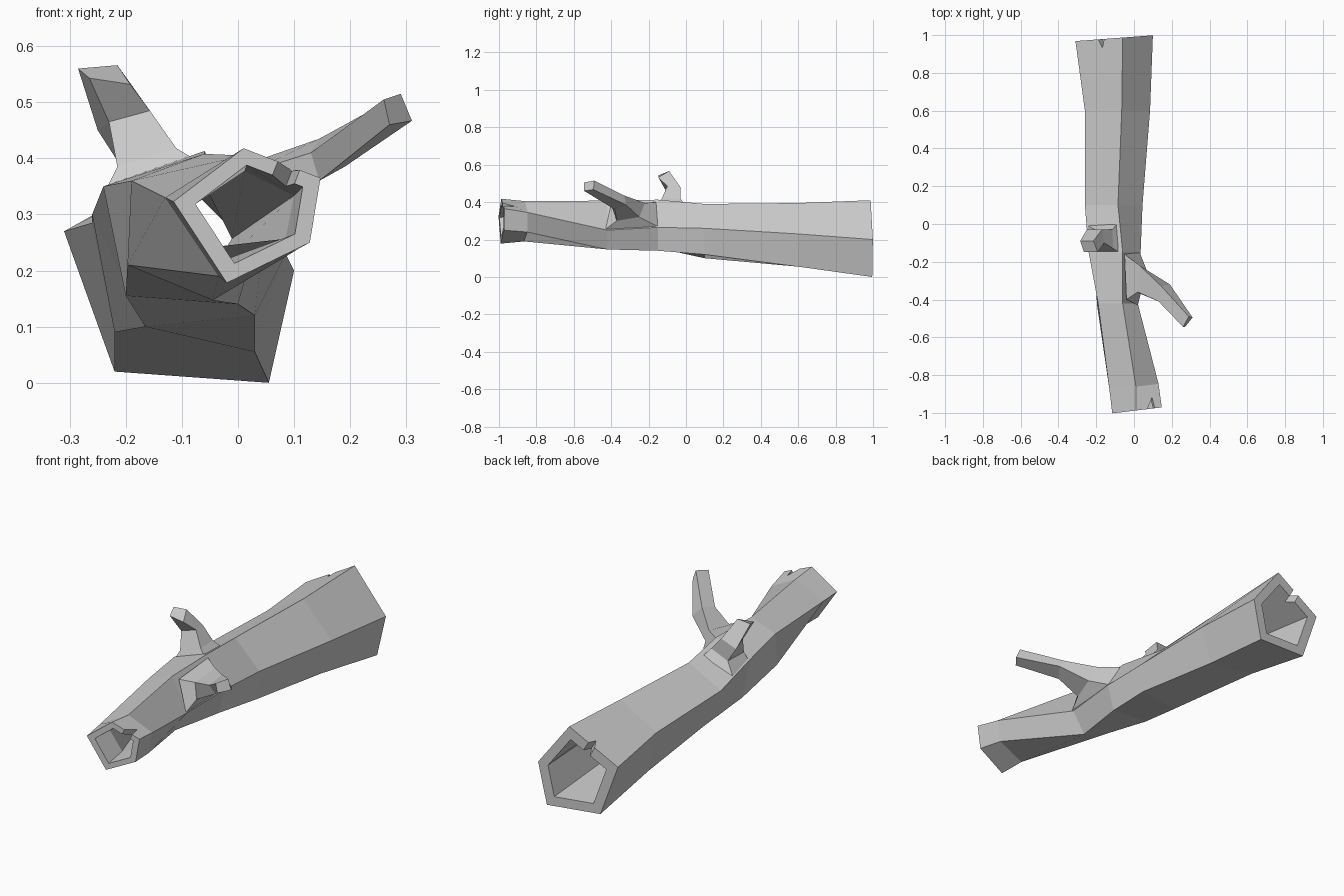
import bpy, bmesh
from mathutils import Vector

if "Cube" in bpy.data.objects:
    bpy.data.objects.remove(bpy.data.objects["Cube"])


def make_object(name, bm):
    bmesh.ops.recalc_face_normals(bm, faces=bm.faces)
    mesh = bpy.data.meshes.new(name)
    bm.to_mesh(mesh)
    bm.free()
    obj = bpy.data.objects.new(name, mesh)
    bpy.context.collection.objects.link(obj)
    return obj


def loft(name, rings, closed=False):
    """Skin rings of points; closed joins last ring to first, else cap the ends."""
    bm = bmesh.new()
    loops = [[bm.verts.new(p) for p in ring] for ring in rings]
    pairs = list(zip(loops, loops[1:]))
    if closed:
        pairs.append((loops[-1], loops[0]))
    else:
        bm.faces.new(loops[0])
        bm.faces.new(loops[-1])
    for a, b in pairs:
        for i in range(len(a)):
            j = (i + 1) % len(a)
            bm.faces.new((a[i], a[j], b[j], b[i]))
    return make_object(name, bm)


# Log cross-sections: y, tilt, then x/z of top, right, lower right, lower left, left
sections = [
    (0.985, 0.075, [(-.06, .41), (.10, .20), (.055, 0), (-.22, .02), (-.31, .27)]),
    (0.60, 0, [(-.065, .395), (.085, .23), (.03, .055), (-.22, .09), (-.26, .285)]),
    (0.10, 0, [(-.085, .39), (.045, .26), (.03, .12), (-.165, .10), (-.26, .30)]),
    (-0.15, 0, [(-.06, .413), (.035, .265), (0, .14), (-.20, .155), (-.24, .35)]),
    (-0.42, 0, [(-.06, .408), (.02, .25), (-.045, .147), (-.197, .21), (-.19, .36)]),
    (-0.86, .12, [(.01, .405), (.13, .345), (.11, .24), (-.035, .19), (-.13, .33)]),
    (-0.985, .12, [(.01, .418), (.147, .365), (.128, .25), (-.02, .178), (-.115, .323)]),
]


def log_ring(section, scale):
    y, tilt, pts = section
    cx = sum(p[0] for p in pts) / 5
    cz = sum(p[1] for p in pts) / 5
    return [(cx + (x - cx) * scale, y + tilt * (x - cx) * scale, cz + (z - cz) * scale)
            for x, z in pts]


# Hollow log: outer skin forward, bore back
outer = [log_ring(s, 1.0) for s in sections]
bore = [log_ring(s, 0.73) for s in reversed(sections)]
log = loft("hollow_log", outer + bore, closed=True)


# Splintered notches in the rims
def notch(name, a, b, along, inward, width, depth):
    a, b = Vector(a), Vector(b)
    tangent = (b - a).normalized()
    axis = Vector((0, inward, 0))
    normal = tangent.cross(axis).normalized()
    mid = a.lerp(b, along)
    tri = [mid - tangent * width - axis * .04, mid + tangent * width - axis * .04,
           mid + axis * depth + tangent * width * .4]
    cutter = loft(name, [[p - normal * .07 for p in tri], [p + normal * .07 for p in tri]])
    cutter.hide_render = True
    cutter.hide_viewport = True
    mod = log.modifiers.new(name, "BOOLEAN")
    mod.operation = "DIFFERENCE"
    mod.solver = "EXACT"
    mod.object = cutter


notch("front_notch_cutter", outer[-1][0], outer[-1][1], .55, 1, .035, .06)
notch("back_notch_cutter", outer[0][4], outer[0][0], .52, -1, .035, .045)

# Right branch stub, leaning forward
loft("right_branch", [
    [(-.05, -.16, .40), (.03, -.15, .27), (.02, -.43, .255), (-.04, -.40, .39)],
    [(.03, -.22, .395), (.07, -.25, .32), (.035, -.37, .30), (.02, -.36, .375)],
    [(.145, -.33, .435), (.19, -.32, .385), (.145, -.38, .36), (.13, -.41, .41)],
    [(.29, -.49, .515), (.31, -.495, .467), (.27, -.545, .46), (.26, -.545, .505)],
])

# Left branch stub, rising and bent at the tip
loft("left_branch", [
    [(-.235, -.15, .345), (-.08, -.15, .40), (-.09, 0, .385), (-.245, -.01, .325)],
    [(-.215, -.14, .385), (-.11, -.13, .418), (-.115, -.03, .418), (-.205, -.03, .38)],
    [(-.23, -.11, .465), (-.157, -.10, .485), (-.17, -.03, .48), (-.25, -.03, .45)],
    [(-.265, -.148, .543), (-.192, -.148, .532), (-.215, -.09, .566), (-.285, -.09, .56)],
])
